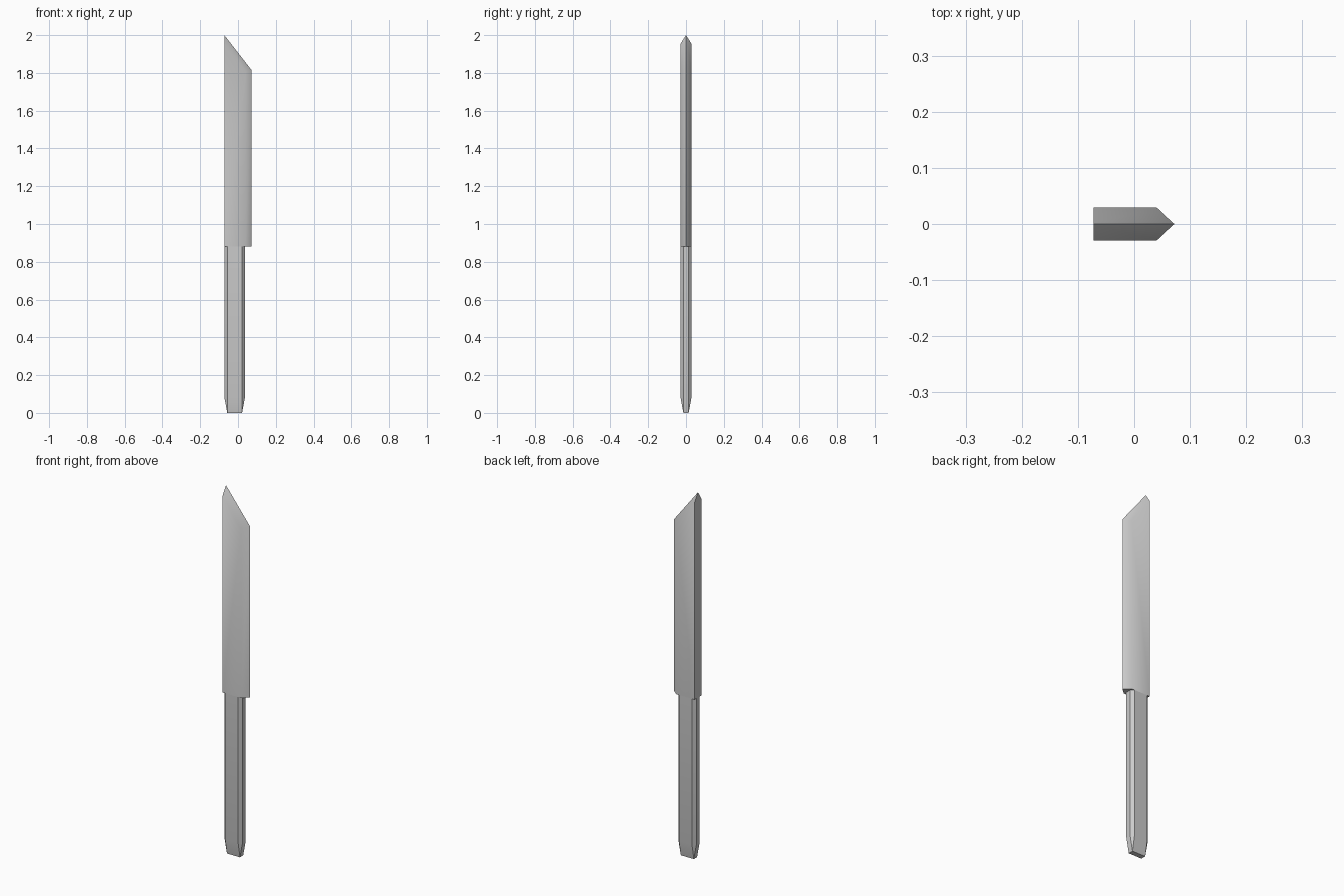
import bpy, bmesh, math

if "Cube" in bpy.data.objects:
    bpy.data.objects.remove(bpy.data.objects["Cube"])

BACK, EDGE, HALF = -0.0723, 0.0723, 0.0293   # blade spine, cutting edge, half thickness
GUARD = 0.88                                 # height where handle meets blade


def finish(name, bm, angle):
    bmesh.ops.recalc_face_normals(bm, faces=bm.faces)
    mesh = bpy.data.meshes.new(name)
    bm.to_mesh(mesh)
    bm.free()
    obj = bpy.data.objects.new(name, mesh)
    bpy.context.collection.objects.link(obj)
    bpy.context.view_layer.objects.active = obj
    obj.select_set(True)
    bpy.ops.object.shade_smooth_by_angle(angle=math.radians(angle))
    obj.select_set(False)
    return obj


# Blade: two flat sides bevelled towards a central cutting edge and slanted tip
bm = bmesh.new()
side = [(BACK, GUARD), (0.04, GUARD), (0.04, 1.806), (BACK, 1.954)]
left, right = [[bm.verts.new((x, s * HALF, z)) for x, z in side] for s in (-1, 1)]
heel, corner, tip = [bm.verts.new((x, 0, z))
                     for x, z in ((EDGE, GUARD), (EDGE, 1.814), (BACK, 2.0))]
for v in (left, right):
    bm.faces.new(v)
    bm.faces.new((v[1], heel, corner, v[2]))
    bm.faces.new((v[2], corner, tip, v[3]))
bm.faces.new((left[0], left[3], tip, right[3], right[0]))
bm.faces.new((left[0], left[1], heel, right[1], right[0]))
finish("blade", bm, 60)

# Handle: chamfered eight-sided bar with a tapered butt
bm = bmesh.new()
X0, X1, C = BACK, 0.037, 0.0155
inx0, inx1, iny = X0 + C, X1 - C, HALF - C
section = [(inx0, -HALF), (inx1, -HALF), (X1, -iny), (X1, iny),
           (inx1, HALF), (inx0, HALF), (X0, iny), (X0, -iny)]
top, low = [[bm.verts.new((x, y, z)) for x, y in section] for z in (GUARD, 0.083)]
butt = [bm.verts.new((x, y, 0)) for x, y in
        ((inx0, -iny), (inx1, -iny), (inx1, iny), (inx0, iny))]
for i in range(8):
    j = (i + 1) % 8
    bm.faces.new((low[i], low[j], top[j], top[i]))
    a, b = butt[(i + 1) // 2 % 4], butt[(j + 1) // 2 % 4]
    if i % 2 == 0:
        a, b = butt[i // 2], butt[(i // 2 + 1) % 4]
        bm.faces.new((low[i], low[j], b, a))          # tapered flats
    else:
        bm.faces.new((low[i], low[j], a))             # corner triangles
bm.faces.new(butt)
finish("handle", bm, 30)
